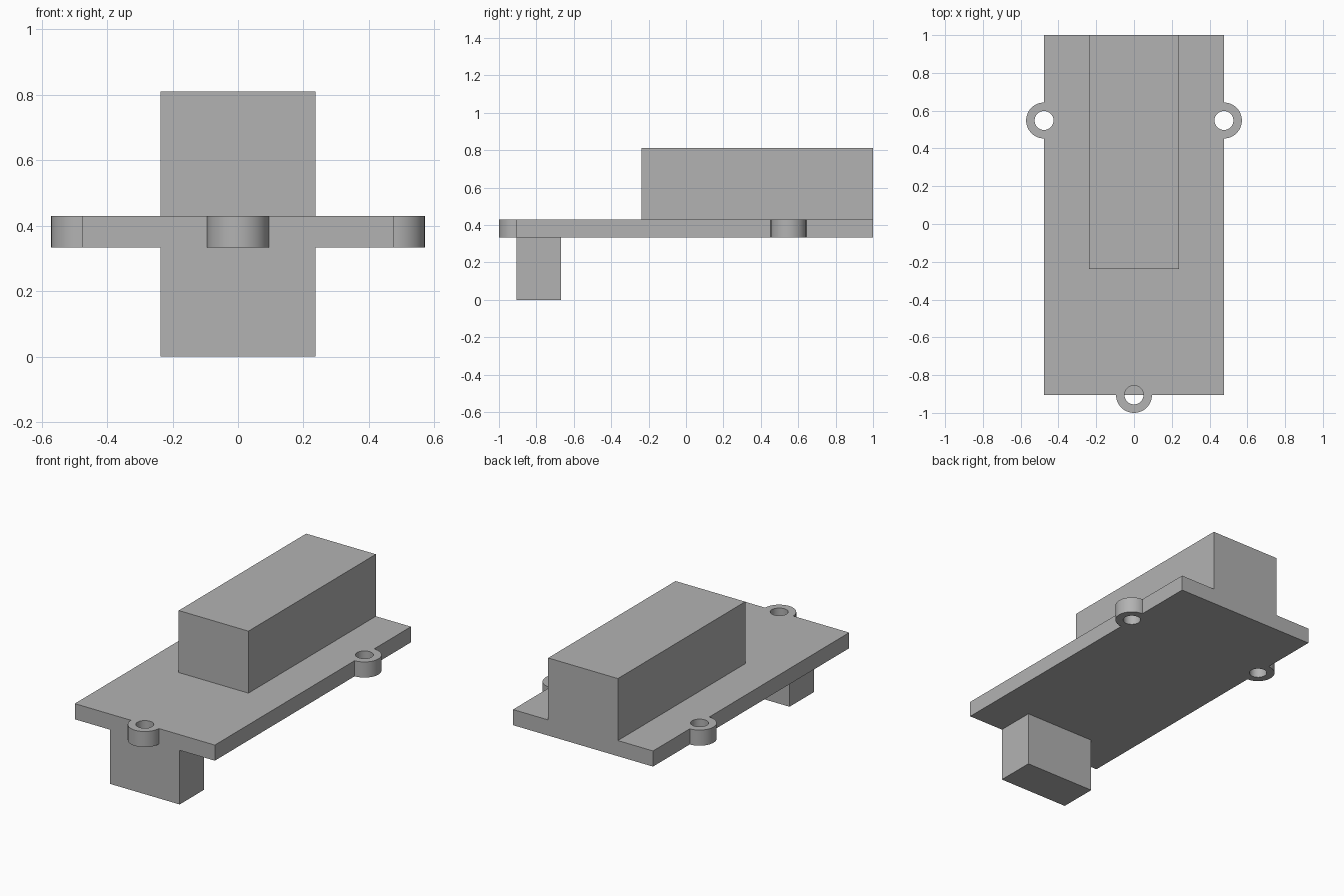
import bpy
import math

cube = bpy.data.objects.get("Cube")
if cube:
    bpy.data.objects.remove(cube, do_unlink=True)

grey = bpy.data.materials.new("neutral grey")
grey.use_nodes = True
colour = (0.448, 0.448, 0.448, 1)
grey.diffuse_color = colour
grey.node_tree.nodes["Principled BSDF"].inputs["Base Color"].default_value = colour

# Shared dimensions
BOTTOM, TOP = 0.333, 0.429      # mounting plate heights
HALF_W, FRONT, BACK = 0.476, -0.905, 1.0
BLOCK_W = 0.237
EAR_R, HOLE_R = 0.095, 0.05
EARS = [(-HALF_W, 0.548), (HALF_W, 0.548), (0, FRONT)]


def finish(name):
    ob = bpy.context.object
    ob.name = name
    ob.data.materials.append(grey)
    return ob


def box(name, half_w, y0, y1, z0, z1):
    bpy.ops.mesh.primitive_cube_add(size=1, location=(0, (y0 + y1) / 2, (z0 + z1) / 2))
    ob = finish(name)
    ob.scale = (2 * half_w, y1 - y0, z1 - z0)
    bpy.ops.object.transform_apply(location=True, rotation=True, scale=True)
    return ob


def cylinder(name, xy, radius, z0, z1):
    bpy.ops.mesh.primitive_cylinder_add(vertices=64, radius=radius, depth=z1 - z0,
                                        location=(*xy, (z0 + z1) / 2))
    return finish(name)


def combine(body, tool, operation):
    mod = body.modifiers.new(operation.lower(), 'BOOLEAN')
    mod.operation, mod.solver, mod.object = operation, 'EXACT', tool
    bpy.ops.object.select_all(action='DESELECT')
    bpy.context.view_layer.objects.active = body
    body.select_set(True)
    bpy.ops.object.modifier_apply(modifier=mod.name)
    bpy.data.objects.remove(tool, do_unlink=True)


# Plate with three round screw ears
body = box("mounting_plate", HALF_W, FRONT, BACK, BOTTOM, TOP)
for xy in EARS:
    combine(body, cylinder("ear", xy, EAR_R, BOTTOM, TOP), 'UNION')

# Screw holes through the ears
for xy in EARS:
    combine(body, cylinder("hole_cutter", xy, HOLE_R, BOTTOM - 0.1, TOP + 0.1), 'DIFFERENCE')

# Long upper housing and short lower foot; the foot closes half the front hole
combine(body, box("upper_housing", BLOCK_W, -0.237, BACK, TOP, 0.81), 'UNION')
combine(body, box("lower_foot", BLOCK_W, FRONT, -0.667, 0, BOTTOM), 'UNION')

body.name = "plate_with_housing_and_foot"
bpy.ops.object.shade_smooth_by_angle(angle=math.radians(30))
